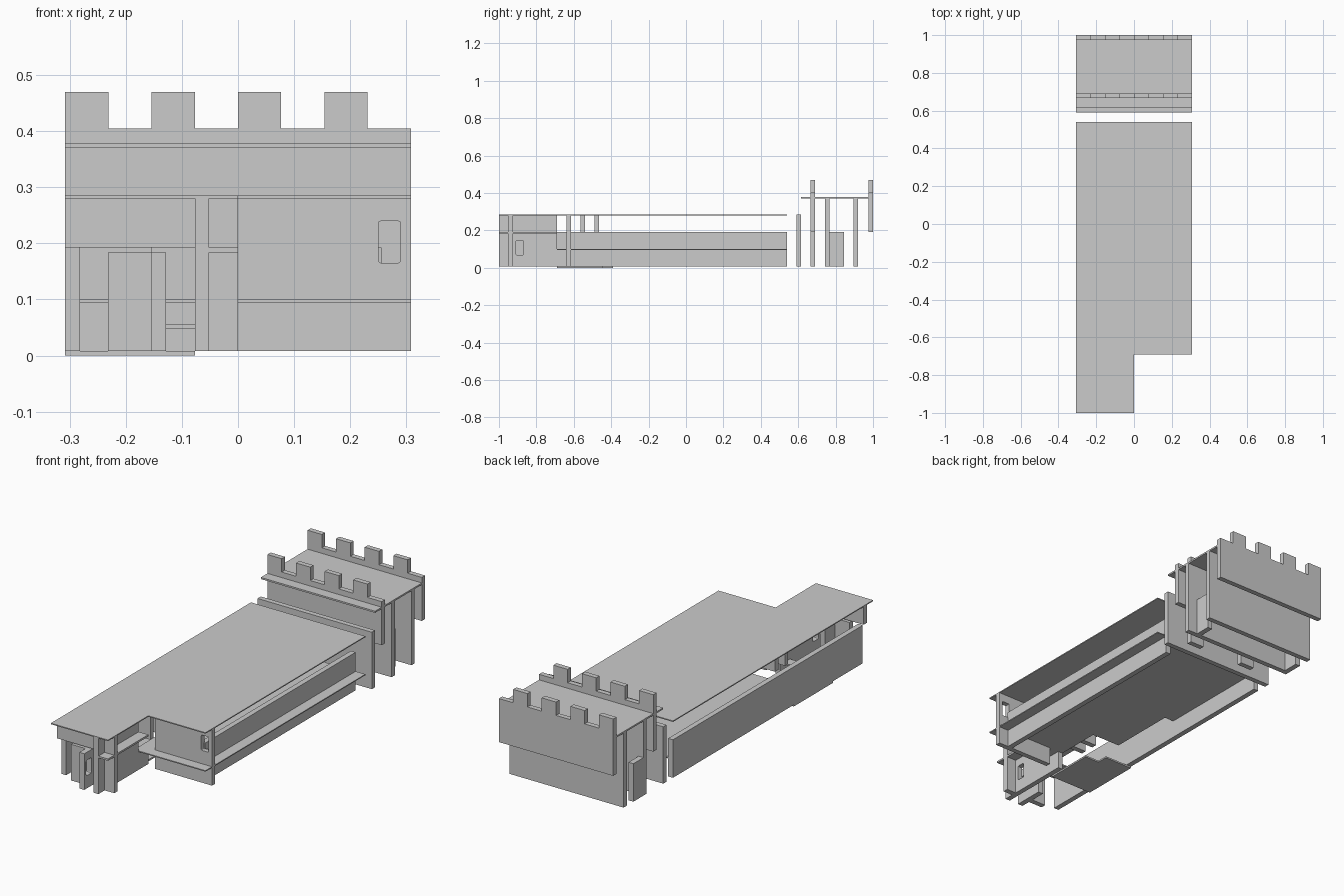
import bpy, bmesh, math

if "Cube" in bpy.data.objects:
    bpy.data.objects.remove(bpy.data.objects["Cube"])


def prism(name, pts, axis, a, b):
    """Extrude a 2D outline along axis from a to b (x: y,z  y: x,z  z: x,y)."""
    place = {'x': lambda p: (a, *p), 'y': lambda p: (p[0], a, p[1]), 'z': lambda p: (*p, a)}[axis]
    bm = bmesh.new()
    face = bm.faces.new([bm.verts.new(place(p)) for p in pts])
    new = bmesh.ops.extrude_face_region(bm, geom=[face])['geom']
    step = [(b - a) * (axis == k) for k in 'xyz']
    bmesh.ops.translate(bm, vec=step, verts=[v for v in new if isinstance(v, bmesh.types.BMVert)])
    bmesh.ops.recalc_face_normals(bm, faces=bm.faces[:])
    mesh = bpy.data.meshes.new(name)
    bm.to_mesh(mesh)
    bm.free()
    ob = bpy.data.objects.new(name, mesh)
    bpy.context.collection.objects.link(ob)
    return ob


def box(name, x0, x1, y0, y1, z0, z1):
    return prism(name, [(x0, y0), (x1, y0), (x1, y1), (x0, y1)], 'z', z0, z1)


def window(wall, axis, u0, u1, z0, z1, a, b):
    """Cut a window with softened corners through a wall."""
    r, pts = 0.005, []
    for cx, cz, start in ((u1 - r, z1 - r, 0), (u0 + r, z1 - r, 90), (u0 + r, z0 + r, 180), (u1 - r, z0 + r, 270)):
        for k in range(3):
            t = math.radians(start + 45 * k)
            pts.append((cx + r * math.cos(t), cz + r * math.sin(t)))
    cutter = prism("window_cutter", pts, axis, a - 0.01, b + 0.01)
    cutter.hide_render = True
    mod = wall.modifiers.new("window", 'BOOLEAN')
    mod.operation, mod.solver, mod.object = 'DIFFERENCE', 'EXACT', cutter
    bpy.context.view_layer.objects.active = wall
    bpy.ops.object.modifier_apply(modifier=mod.name)
    bpy.data.objects.remove(cutter)


W = 0.308
LX, RX = (-W, -0.282), (0.23, 0.256)   # left and right side wall positions

# Roof, L-shaped around the front wing
prism("main_roof", [(-W, -1), (0, -1), (0, -0.69), (W, -0.69), (W, 0.54), (-W, 0.54)], 'z', 0.28, 0.285)

# Upper floor with stair opening and a slot by the left wall
prism("upper_floor", [(-0.077, -0.69), (W, -0.69), (W, 0.54), (-W, 0.54), (-W, -0.05),
                      (-0.232, -0.05), (-0.232, -0.39), (-0.077, -0.39)], 'z', 0.095, 0.1)

# Ground slab and stair landing
prism("entry_slab", [(-W, -0.69), (-0.077, -0.69), (-0.077, -0.445), (-0.155, -0.445),
                     (-0.155, -0.39), (-W, -0.39)], 'z', 0, 0.008)
box("stair_landing", -0.128, -0.077, -0.69, -0.64, 0.048, 0.055)

# Long side walls
box("left_wall", *LX, -0.92, 0.54, 0.008, 0.193)
box("right_wall_lower", *RX, -0.62, 0.54, 0.008, 0.095)
box("right_wall_upper", *RX, -0.62, 0.54, 0.1, 0.193)

# Front wall on the right with its window
front = box("front_wall", 0, W, -0.64, -0.615, 0.008, 0.283)
window(front, 'y', 0.25, 0.29, 0.165, 0.24, -0.64, -0.615)
box("front_wall_post", -0.077, -0.052, -0.69, -0.615, 0.008, 0.095)

# Interior posts showing above the side walls
for y in (-0.565, -0.49):
    box("interior_post", -0.155, -0.077, y, y + 0.026, 0.1, 0.28)

# Front wing: side wall, cross walls, ledge and upper storey
side = box("wing_side_wall", -0.077, -0.052, -1, -0.69, 0.008, 0.184)
window(side, 'x', -0.91, -0.868, 0.07, 0.145, -0.077, -0.052)
door = box("wing_door_wall", -0.155, -0.128, -1, -0.85, 0.008, 0.184)
window(door, 'x', -0.985, -0.945, 0.07, 0.145, -0.155, -0.128)
box("wing_cross_wall", -0.232, -0.155, -0.952, -0.926, 0.008, 0.184)
box("wing_corner_wall", -0.052, 0, -0.952, -0.926, 0.008, 0.184)
box("wing_ledge", -0.077, 0, -1, -0.69, 0.184, 0.193)
box("wing_upper_front", -W, -0.077, -0.952, -0.926, 0.193, 0.28)
box("wing_upper_side", -0.077, -0.052, -1, -0.69, 0.193, 0.28)
box("wing_upper_corner", -0.052, 0, -0.952, -0.926, 0.193, 0.28)

# Rear wall of the hall and the tower cross walls
box("hall_back_wall", -W, W, 0.59, 0.615, 0.008, 0.285)
box("tower_inner_wall", -W, W, 0.742, 0.767, 0.008, 0.37)
box("tower_back_wall", -W, W, 0.895, 0.92, 0.008, 0.37)
box("tower_roof", -W, W, 0.615, 0.98, 0.37, 0.378)
for x0, x1 in (LX, RX):
    box("tower_side_panel", x0, x1, 0.767, 0.845, 0.008, 0.193)

# Battlements
s = 2 * W / 8
for name, y in (("tower_front_battlement", 0.666), ("tower_rear_battlement", 0.975)):
    pts = [(W, 0.193), (-W, 0.193)]
    for k in range(4):
        x = -W + 2 * k * s
        pts += [(x, 0.47), (x + s, 0.47), (x + s, 0.405), (x + 2 * s, 0.405)]
        if k < 3:
            pts[-1] = (x + 2 * s, 0.405)
    prism(name, pts, 'y', y, y + 0.025)
for x in (-2 * s, 2 * s):
    box("battlement_leg", x, x + s, 0.666, 0.691, 0.008, 0.193)
